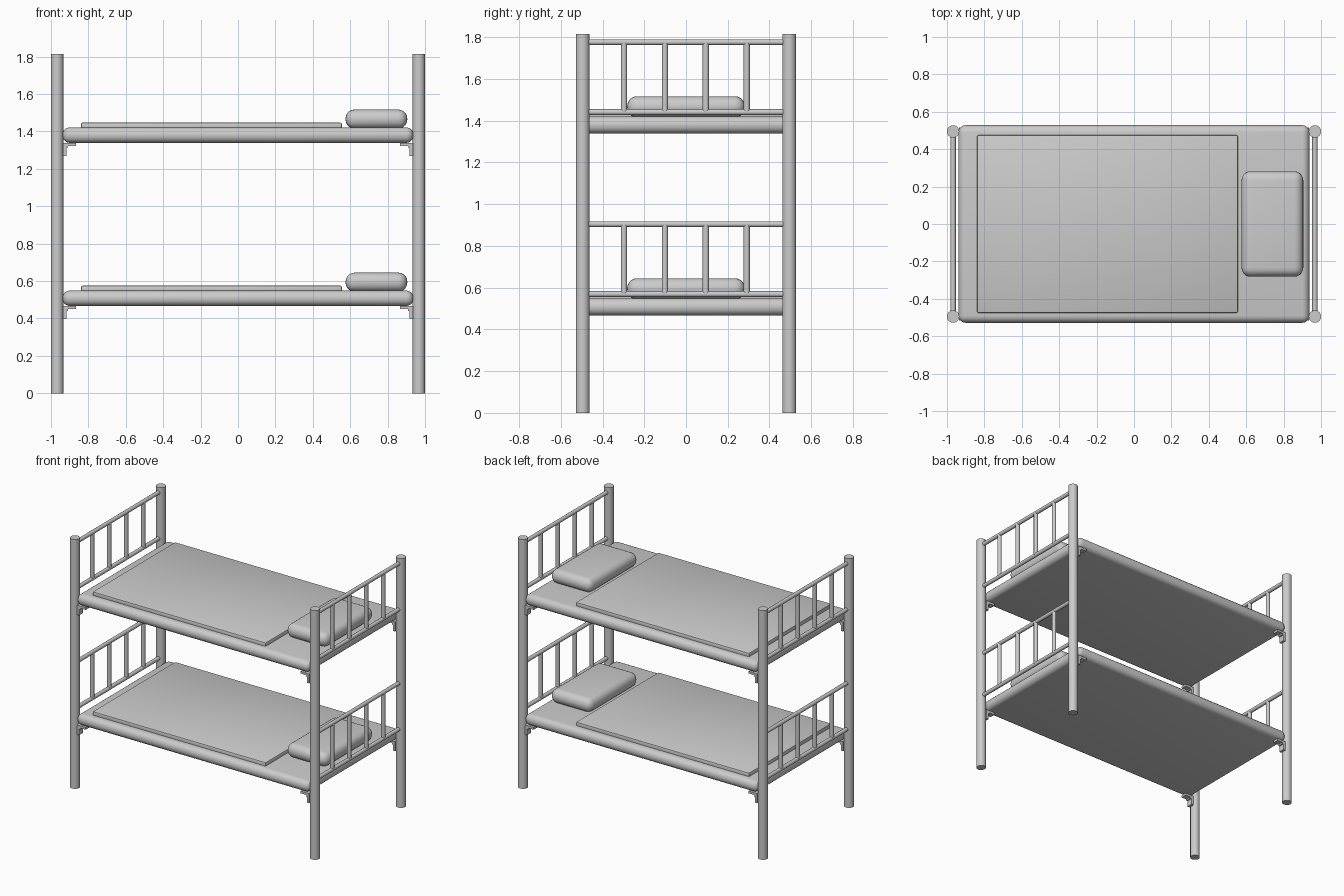
import bpy
import bmesh
import math
from mathutils import Vector

if "Cube" in bpy.data.objects:
    bpy.data.objects.remove(bpy.data.objects["Cube"], do_unlink=True)

grey = bpy.data.materials.new("light_grey")
grey.use_nodes = True
grey.diffuse_color = (0.6, 0.6, 0.6, 1)
grey.node_tree.nodes["Principled BSDF"].inputs["Base Color"].default_value = (0.6, 0.6, 0.6, 1)


def finish(name, bm, smooth=True):
    mesh = bpy.data.meshes.new(name)
    bm.to_mesh(mesh)
    bm.free()
    mesh.materials.append(grey)
    obj = bpy.data.objects.new(name, mesh)
    bpy.context.collection.objects.link(obj)
    if smooth:
        bpy.ops.object.select_all(action="DESELECT")
        obj.select_set(True)
        bpy.context.view_layer.objects.active = obj
        bpy.ops.object.shade_smooth_by_angle(angle=math.radians(40))
    return obj


def tube(name, start, end, radius, sides=16):
    start, end = Vector(start), Vector(end)
    axis = end - start
    bm = bmesh.new()
    bmesh.ops.create_cone(bm, cap_ends=True, segments=sides, radius1=radius,
                          radius2=radius, depth=axis.length)
    bmesh.ops.rotate(bm, verts=bm.verts, matrix=axis.to_track_quat("Z", "Y").to_matrix())
    bmesh.ops.translate(bm, verts=bm.verts, vec=(start + end) / 2)
    return finish(name, bm)


def soft_box(name, low, high, radius, segments):
    low, high = Vector(low), Vector(high)
    bm = bmesh.new()
    bmesh.ops.create_cube(bm, size=1)
    bmesh.ops.scale(bm, verts=bm.verts, vec=high - low)
    bmesh.ops.translate(bm, verts=bm.verts, vec=(low + high) / 2)
    bmesh.ops.bevel(bm, geom=bm.edges[:], offset=radius, segments=segments,
                    profile=0.5, affect="EDGES")
    return finish(name, bm)


def bracket(name, side, y, top):
    # L-shaped profile with a small inner step, extruded across the post
    profile = [(0.935, 0), (0.865, 0), (0.865, -0.016), (0.908, -0.016),
               (0.908, -0.026), (0.918, -0.026), (0.918, -0.07), (0.935, -0.07)]
    bm = bmesh.new()
    face = bm.faces.new([bm.verts.new((side * x, y - 0.022, top + z)) for x, z in profile])
    extruded = bmesh.ops.extrude_face_region(bm, geom=[face])["geom"]
    moved = [v for v in extruded if isinstance(v, bmesh.types.BMVert)]
    bmesh.ops.translate(bm, verts=moved, vec=(0, 0.044, 0))
    bmesh.ops.recalc_face_normals(bm, faces=bm.faces)
    return finish(name, bm, smooth=False)


POST_X, POST_Y = 0.967, 0.495
sides = {"left": 1, "right": -1}
ends = {"front": -1, "back": 1}

# Four corner posts
for side, sx in sides.items():
    for end, sy in ends.items():
        x, y = sx * POST_X, sy * POST_Y
        tube(f"{side}_{end}_post", (x, y, 0), (x, y, 1.815), 0.033, 24)

# Two identical bunks
for level, base in {"lower": 0.467, "upper": 1.339}.items():
    soft_box(f"{level}_mattress", (-0.938, -0.528, base), (0.938, 0.528, base + 0.082), 0.038, 5)
    soft_box(f"{level}_blanket", (-0.84, -0.475, base + 0.07), (0.555, 0.475, base + 0.108), 0.008, 2)
    soft_box(f"{level}_pillow", (0.575, -0.282, base + 0.076), (0.905, 0.282, base + 0.178), 0.048, 5)

    for side, sx in sides.items():
        x = sx * POST_X
        low, high = base + 0.102, base + 0.437
        # End rails and upright bars
        for part, z in (("bottom", low), ("top", high)):
            tube(f"{level}_{side}_{part}_rail", (x, -POST_Y, z), (x, POST_Y, z), 0.014)
        for i in range(4):
            y = -0.297 + i * 0.196
            tube(f"{level}_{side}_bar_{i + 1}", (x, y, low), (x, y, high), 0.015)
        # Support brackets
        for end, sy in ends.items():
            bracket(f"{level}_{side}_{end}_bracket", sx, sy * POST_Y, base)
